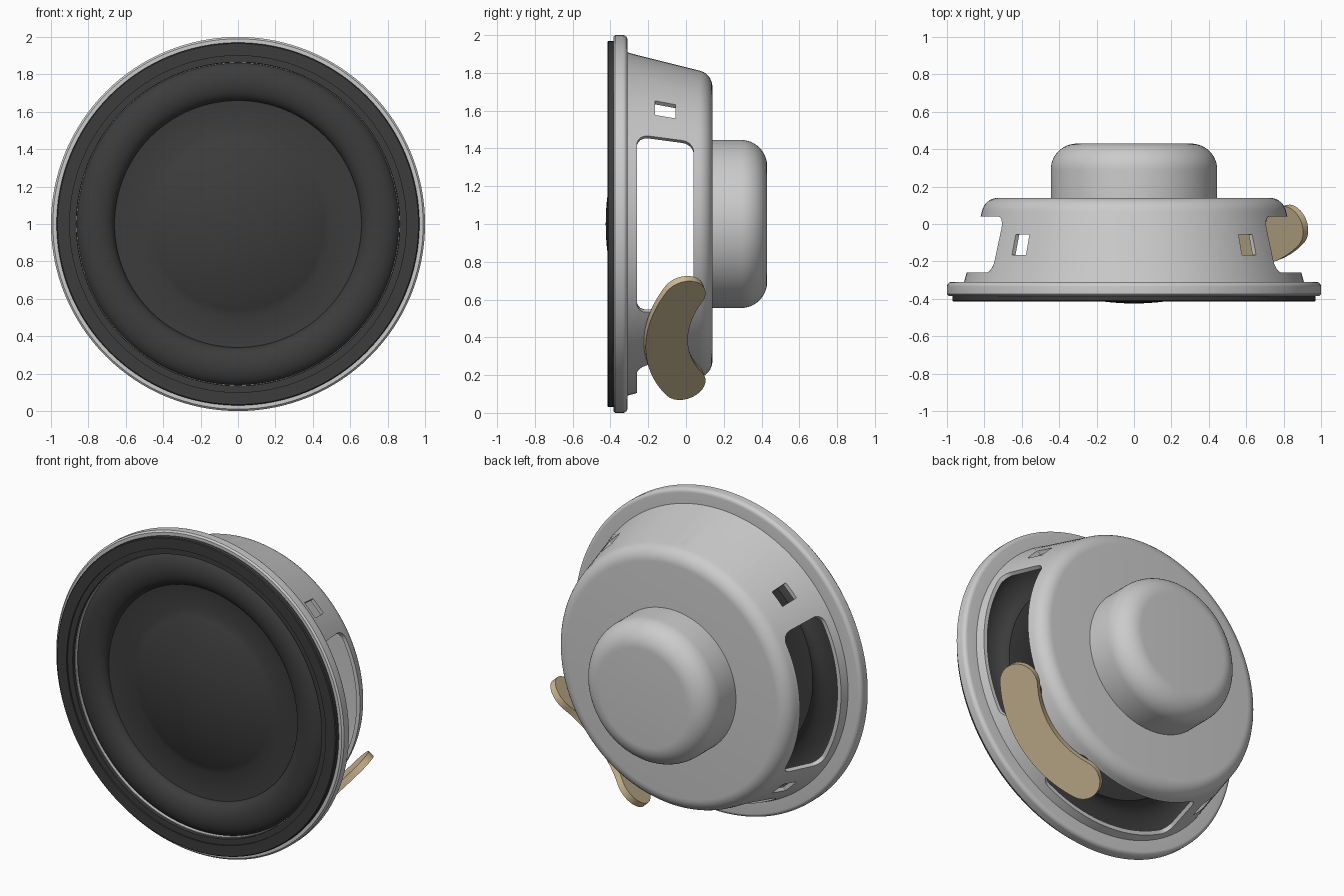
import bpy, bmesh
from math import sin, cos, pi, radians, sqrt
from mathutils import Vector

if "Cube" in bpy.data.objects:
    bpy.data.objects.remove(bpy.data.objects["Cube"])

SEG = 128


def material(name, rgb):
    m = bpy.data.materials.new(name)
    m.diffuse_color = (*rgb, 1)
    m.use_nodes = True
    m.node_tree.nodes["Principled BSDF"].inputs["Base Color"].default_value = m.diffuse_color
    return m


black = material("black_rubber", (0.045, 0.045, 0.045))
tan = material("tan_board", (0.62, 0.49, 0.30))


def arc(cx, cy, r, a0, a1, n=8, ry=None):
    """Points along an arc, angles in degrees."""
    ry = r if ry is None else ry
    return [(cx + r * cos(radians(a0 + (a1 - a0) * i / n)),
             cy + ry * sin(radians(a0 + (a1 - a0) * i / n))) for i in range(n + 1)]


def finish(bm, name, mat=None):
    bmesh.ops.recalc_face_normals(bm, faces=bm.faces)
    me = bpy.data.meshes.new(name)
    bm.to_mesh(me)
    bm.free()
    ob = bpy.data.objects.new(name, me)
    bpy.context.collection.objects.link(ob)
    if mat:
        me.materials.append(mat)
    return ob


def smooth(ob, angle=35):
    bpy.ops.object.select_all(action='DESELECT')
    ob.select_set(True)
    bpy.context.view_layer.objects.active = ob
    bpy.ops.object.shade_smooth_by_angle(angle=radians(angle))


def lathe(name, profile, mat=None, closed=True):
    """Spin (radius, y) points around the speaker axis."""
    bm = bmesh.new()
    rings = []
    for r, y in profile:
        if r < 1e-6:
            rings.append([bm.verts.new((0, y, 1))] * SEG)
        else:
            rings.append([bm.verts.new((r * cos(2 * pi * i / SEG), y, 1 + r * sin(2 * pi * i / SEG)))
                          for i in range(SEG)])
    pairs = list(zip(rings, rings[1:] + rings[:1])) if closed else list(zip(rings, rings[1:]))
    for a, b in pairs:
        for i in range(SEG):
            j = (i + 1) % SEG
            vs = list(dict.fromkeys([a[i], a[j], b[j], b[i]]))
            if len(vs) > 2:
                bm.faces.new(vs)
    return finish(bm, name, mat)


def prism(bm, front, back):
    """Closed solid between two matching outlines."""
    a = [bm.verts.new(p) for p in front]
    b = [bm.verts.new(p) for p in back]
    n = len(a)
    bm.faces.new(a)
    bm.faces.new(b[::-1])
    for i in range(n):
        bm.faces.new((a[i], b[i], b[(i + 1) % n], a[(i + 1) % n]))


# Mounting flange with rounded back edge
flange = lathe("mounting_flange",
               [(0.86, -0.385), (0.99, -0.385), (1.0, -0.375)]
               + arc(0.975, -0.335, 0.025, 0, 90, 6) + [(0.86, -0.31)])

# Front gasket and inner clamp ring
gasket = lathe("front_gasket", [(0.90, -0.38), (0.90, -0.415), (0.965, -0.415),
                                (0.97, -0.41), (0.97, -0.38)], black)
clamp = lathe("clamp_ring", [(0.86, -0.34), (0.865, -0.405), (0.90, -0.405), (0.90, -0.34)], black)

# Rolled surround, cone and dust dome in one skin with a back side
front = [(0.87, -0.34)] + arc(0.763, -0.34, 0.103, 0, -180, 20, 0.068) + [(0.50, -0.323)]
front += [(0.5 * (1 - i / 12), -0.425 + 0.4 * (0.5 * (1 - i / 12)) ** 2) for i in range(1, 13)]
back = [(r, y + 0.025) for r, y in reversed(front)]
cone = lathe("cone_and_surround", front + back, black, closed=False)

# Basket shell
outer = [(0.91, -0.315), (0.895, -0.26), (0.82, 0.04)] + arc(0.725, 0.05, 0.09, 10, 90, 8)
basket = lathe("basket", outer + [(0.0, 0.14), (0.0, 0.115)]
               + arc(0.725, 0.05, 0.065, 90, 10, 8)
               + [(0.795, 0.04), (0.87, -0.26), (0.885, -0.315)])


def opening(bm, centre, half, y0, y1, fillet):
    """Rounded opening in the basket wall; angles in degrees."""
    fa = fillet / 0.85 * 180 / pi
    pts = []
    for cx, cy, a in ((half - fa, y1 - fillet, 0), (-half + fa, y1 - fillet, 90),
                      (-half + fa, y0 + fillet, 180), (half - fa, y0 + fillet, 270)):
        pts += arc(cx, cy, fa, a, a + 90, 6, fillet)
        if a in (0, 180):
            s = 1 if a == 0 else -1
            pts += [(s * (half - fa) * (1 - 2 * i / 16), pts[-1][1]) for i in range(1, 16)]
    ring = lambda r: [(r * sin(radians(centre + a)), y, 1 + r * cos(radians(centre + a))) for a, y in pts]
    prism(bm, ring(0.7), ring(1.3))


# Cut four windows and four small spoke holes
bm = bmesh.new()
for k in range(4):
    opening(bm, 90 * k, 32, -0.26, 0.04, 0.06)
    opening(bm, 45 + 90 * k, 3.5, -0.165, -0.055, 0.004)
cutter = finish(bm, "basket_cutter")
cutter.hide_render = True
mod = basket.modifiers.new("openings", 'BOOLEAN')
mod.operation = 'DIFFERENCE'
mod.solver = 'EXACT'
mod.object = cutter
bpy.context.view_layer.objects.active = basket
bpy.ops.object.modifier_apply(modifier=mod.name)
bpy.data.objects.remove(cutter)

# Magnet cover
magnet = lathe("magnet_cover", [(0.0, 0.12), (0.445, 0.12)]
               + arc(0.305, 0.29, 0.14, 0, 90, 12) + [(0.0, 0.43)])

# Kidney-shaped terminal board lying on the lower right spoke
tilt = radians(14)
rad = Vector((1, 0, -1)) / sqrt(2)
u = Vector((1, 0, 1)) / sqrt(2)
n = rad * cos(tilt) + Vector((0, sin(tilt), 0))
v = Vector((0, cos(tilt), 0)) - rad * sin(tilt)
base = Vector((0, 0, 1)) + rad * 0.85
R, w, spread, cv = 0.60, 0.115, 33, 0.49
outline = arc(0, cv, R + w, 270 - spread, 270 + spread, 24)
e = radians(270 + spread)
outline += arc(R * cos(e), cv + R * sin(e), w, 270 + spread, 450 + spread, 14)[1:]
outline += arc(0, cv, R - w, 270 + spread, 270 - spread, 24)[1:]
e = radians(270 - spread)
outline += arc(R * cos(e), cv + R * sin(e), w, 90 - spread, 270 - spread, 14)[1:-1]
bm = bmesh.new()
prism(bm, [base + u * a + v * b + n * 0.02 for a, b in outline],
      [base + u * a + v * b - n * 0.02 for a, b in outline])
board = finish(bm, "terminal_board", tan)

for ob in (flange, gasket, clamp, cone, basket, magnet, board):
    smooth(ob)
